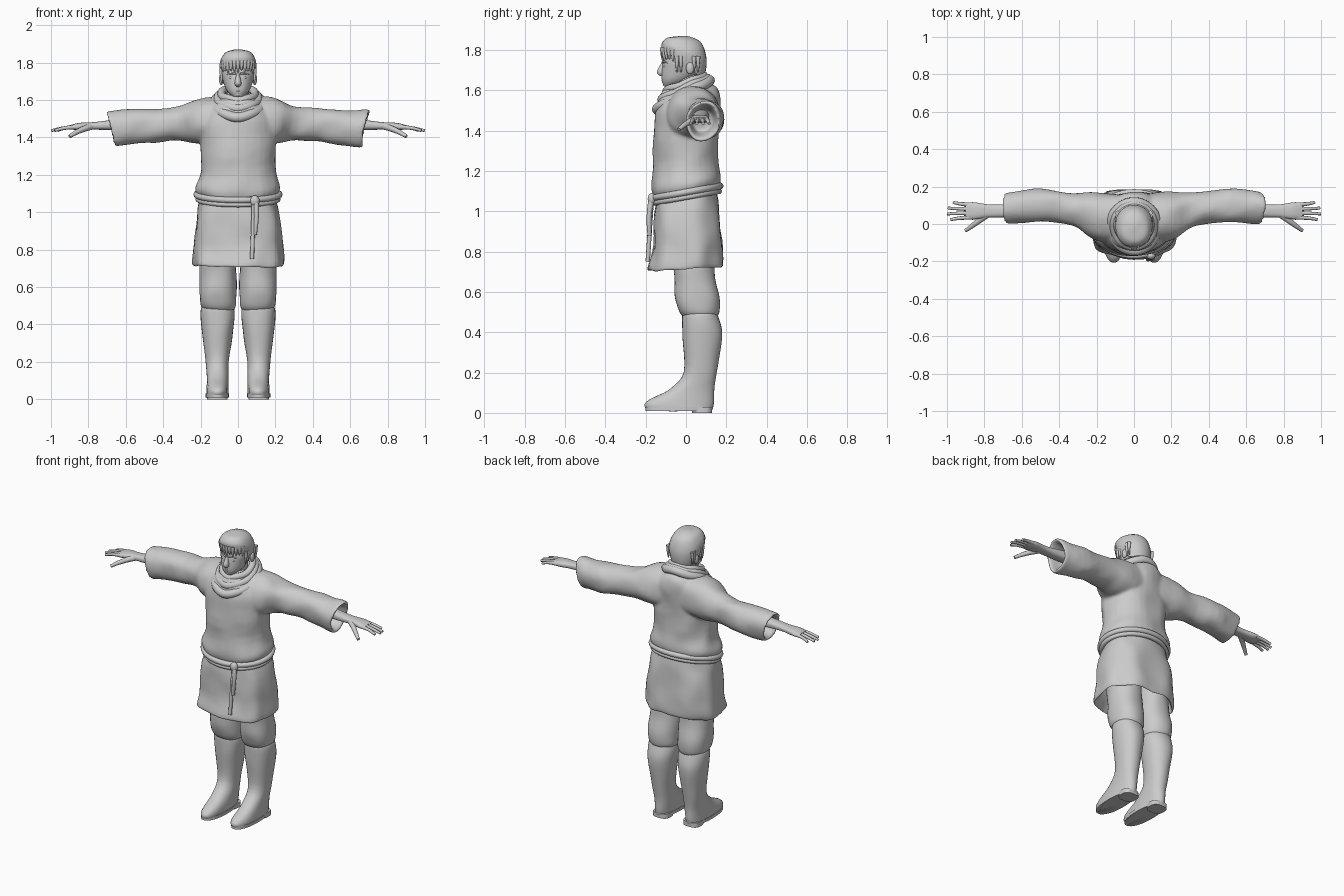
import bpy, bmesh
from math import sin, cos, pi, copysign, radians
from mathutils import Vector, noise

if "Cube" in bpy.data.objects:
    bpy.data.objects.remove(bpy.data.objects["Cube"])

GREY = (.6, .6, .6, 1)
material = bpy.data.materials.new("plain grey")
material.use_nodes = True
material.diffuse_color = GREY
material.node_tree.nodes["Principled BSDF"].inputs["Base Color"].default_value = GREY


def add_object(name, data, mirrored):
    """Link new geometry, colour it and copy it to the other side when asked."""
    data.materials.append(material)
    ob = bpy.data.objects.new(name, data)
    bpy.context.collection.objects.link(ob)
    if mirrored:
        ob.modifiers.new("other side", "MIRROR").use_mirror_merge = False
    return ob


def add_mesh(name, bm, mirrored=False):
    bmesh.ops.recalc_face_normals(bm, faces=bm.faces)
    mesh = bpy.data.meshes.new(name)
    bm.to_mesh(mesh)
    bm.free()
    mesh.polygons.foreach_set("use_smooth", [True] * len(mesh.polygons))
    mesh.set_sharp_from_angle(angle=radians(60))
    return add_object(name, mesh, mirrored)


def smooth_rows(rows, steps=4):
    """Catmull-Rom interpolation between the given cross-sections."""
    result = []
    for i in range(len(rows) - 1):
        before, start, end = rows[max(i - 1, 0)], rows[i], rows[i + 1]
        after = rows[min(i + 2, len(rows) - 1)]
        for step in range(steps):
            t = step / steps
            result.append([b + t * (c - a + t * (2 * a - 5 * b + 4 * c - d + t * (3 * (b - c) + d - a))) / 2
                           for a, b, c, d in zip(before, start, end, after)])
    return result + [rows[-1]]


def loft(bm, axis, rows, centre=0, drop=0, tilt=0, power=2.2, folds=0, pleats=0, segments=32):
    """Skin ovals: each row is position, half width (height along x), y centre, half depth."""
    rings = []
    rows = smooth_rows(rows)
    for index, (pos, half_a, middle, half_b) in enumerate(rows):
        progress = index / len(rows)
        ring = []
        for i in range(segments):
            angle = 2 * pi * i / segments
            c, s = cos(angle), sin(angle)
            swell = 1 + pleats * progress * sin(7 * angle)
            a = half_a * swell * copysign(abs(c) ** (2 / power), c)
            y = middle + half_b * swell * copysign(abs(s) ** (2 / power), s)
            if axis == "z":
                co = Vector((centre + a, y, pos + tilt * (1 - progress) * y))
            else:
                co = Vector((pos * (1 + tilt * a), y, centre - drop * abs(pos) + a))
            co += folds * noise.noise_vector(co * 9)
            ring.append(bm.verts.new(co))
        rings.append(ring)
    for lower, upper in zip(rings, rings[1:]):
        for i in range(segments):
            bm.faces.new((lower[i - 1], lower[i], upper[i], upper[i - 1]))
    bm.faces.new(rings[0])
    bm.faces.new(rings[-1])


def part(name, axis, rows, mirrored=False, **options):
    bm = bmesh.new()
    loft(bm, axis, rows, **options)
    return add_mesh(name, bm, mirrored)


def ball(name, location, size, mirrored=False):
    bm = bmesh.new()
    bmesh.ops.create_uvsphere(bm, u_segments=16, v_segments=10, radius=1)
    for vert in bm.verts:
        vert.co = Vector(location) + vert.co * Vector(size)
    return add_mesh(name, bm, mirrored)


def tube(name, points, radius, mirrored=False, cyclic=False, taper=1):
    curve = bpy.data.curves.new(name, "CURVE")
    curve.dimensions = "3D"
    curve.bevel_depth, curve.bevel_resolution, curve.use_fill_caps = radius, 3, True
    spline = curve.splines.new("NURBS")
    spline.points.add(len(points) - 1)
    for i, (point, co) in enumerate(zip(spline.points, points)):
        point.co = (*co, 1)
        point.radius = 1 + (taper - 1) * i / (len(points) - 1)
    spline.use_cyclic_u, spline.use_endpoint_u, spline.order_u = cyclic, not cyclic, 3
    return add_object(name, curve, mirrored)


def hoop(name, width, middle, depth, height, tilt, radius, wave=0):
    """Tilted closed roll of cloth or rope around the body."""
    points = []
    for i in range(32):
        angle = 2 * pi * i / 32
        y = middle + depth * sin(angle)
        points.append((width * cos(angle), y, height + tilt * y + wave * sin(5 * angle)))
    return tube(name, points, radius, cyclic=True)


# Tunic: torso and hollow sleeves fused into one cloth surface
bm = bmesh.new()
torso = [(1.08, .2, 0, .15), (1.13, .23, 0, .17), (1.22, .2, 0, .165), (1.4, .2, 0, .16),
         (1.52, .19, .01, .16), (1.6, .12, .02, .14), (1.63, .07, .02, .1)]
loft(bm, "z", torso, tilt=.18, folds=.01)
sleeve = [(.06, .13, .03, .13), (.2, .12, .045, .13), (.32, .09, .08, .09), (.5, .09, .1, .09),
          (.67, .1, .085, .085), (.67, .08, .085, .065), (.58, .06, .08, .05)]
for side in (1, -1):
    loft(bm, "x", [(side * x, *shape) for x, *shape in sleeve],
         centre=1.5, drop=.08, tilt=.3, folds=.012)
tunic = add_mesh("tunic", bm)
fuse = tunic.modifiers.new("fuse", "REMESH")
fuse.mode, fuse.voxel_size, fuse.use_smooth_shade = "VOXEL", .009, True
soften = tunic.modifiers.new("soften", "SMOOTH")
soften.iterations = 8

# Pleated hollow skirt of the tunic
part("skirt", "z", [(1.1, .19, 0, .14), (1, .215, 0, .16), (.85, .235, .01, .17),
                    (.73, .24, 0, .185), (.73, .225, 0, .17), (.85, .2, 0, .15)],
     tilt=.15, power=2.7, pleats=.04, folds=.01, segments=48)

# Rope belt with knot and hanging cords
hoop("belt_upper", .222, 0, .17, 1.095, .18, .017)
hoop("belt_lower", .215, 0, .165, 1.07, .18, .014)
ball("belt_knot", (.09, -.17, 1.06), (.025, .02, .03))
tube("long_cord", [(.085, -.17, 1.06), (.08, -.18, .9), (.075, -.19, .75)], .011)
tube("short_cord", [(.095, -.17, 1.06), (.105, -.19, .98), (.09, -.18, .88)], .015, taper=.7)

# Rolled cowl around the neck, each inner roll smaller, higher and flatter
for i, name in enumerate(("cowl_outer", "cowl_middle", "cowl_inner")):
    hoop(name, .125 - .018 * i, -.013 + .005 * i, .13 - .018 * i, 1.585 + .025 * i,
         .53 - .08 * i, .027 - .003 * i, wave=.003)

# Neck, head and face
part("neck", "z", [(1.5, .075, 0, .07), (1.6, .06, 0, .06), (1.7, .06, 0, .06)])
part("head", "z", [(1.62, .03, -.08, .03), (1.65, .06, -.05, .07), (1.7, .08, -.02, .1),
                   (1.76, .09, -.01, .1), (1.84, .06, -.01, .07)])
part("nose", "z", [(1.67, .01, -.11, .015), (1.69, .018, -.12, .025), (1.74, .007, -.11, .01)],
     segments=16)
ball("upper_lip", (0, -.11, 1.658), (.025, .012, .005))
ball("lower_lip", (0, -.11, 1.649), (.02, .012, .006))
ball("chin", (0, -.1, 1.63), (.02, .015, .012))
ball("eyes", (.033, -.1, 1.72), (.016, .012, .008), mirrored=True)
tube("eyebrows", [(.012, -.116, 1.74), (.035, -.113, 1.744), (.06, -.09, 1.736)],
     .006, mirrored=True, taper=.5)
ball("ears", (.09, .02, 1.71), (.012, .02, .03), mirrored=True)

# Cropped hair with a ragged fringe and side locks
part("hair_cap", "z", [(1.71, .085, -.01, .1), (1.75, .095, -.01, .11), (1.8, .096, -.01, .11),
                       (1.85, .07, -.01, .08), (1.87, .02, -.01, .02)], tilt=-.55, folds=.005)
for i in range(11):
    angle = pi * (1.18 + .064 * i)
    x, y = .093 * cos(angle), .11 * sin(angle) - .005
    tip = 1.75 + .008 * sin(2.4 * i)
    tube("fringe_lock", [(x, y, 1.81), (1.05 * x, 1.05 * y, 1.78), (x, y, tip)], .014, taper=.25)
for y in (-.045, -.025, .04, .06):
    tube("side_locks", [(.088, y, 1.77), (.092, y, 1.73), (.085, y, 1.69)],
         .012, mirrored=True, taper=.3)

# Forearms and hands
part("hands", "x", [(.5, .04, .08, .04), (.7, .025, .07, .035), (.78, .02, .07, .035),
                    (.85, .02, .07, .045), (.9, .01, .07, .04)],
     mirrored=True, centre=1.5, drop=.05, power=2.5)
for i, name in enumerate(("index_fingers", "middle_fingers", "ring_fingers", "little_fingers")):
    y = .035 + .023 * i
    spread = .008 * (i - 1.5)
    length = 1 - .012 * (i - 1.3) ** 2
    tube(name, [(.86, y, 1.455), (.93, y, 1.455), (length, y + spread, 1.436)],
         .0125, mirrored=True, taper=.6)
tube("thumbs", [(.78, .055, 1.46), (.85, 0, 1.44), (.9, -.035, 1.405)],
     .019, mirrored=True, taper=.5)

# Trousers bagging over the boot tops
part("trousers", "z", [(.85, .095, .03, .12), (.7, .097, .04, .1), (.57, .1, .055, .11),
                       (.5, .095, .065, .1), (.47, .075, .07, .08)],
     mirrored=True, centre=.107, folds=.008)

# Boots with soles and heels
part("boots", "z", [(.5, .075, .07, .08), (.48, .09, .07, .09), (.38, .085, .08, .1),
                    (.2, .063, .07, .08), (.12, .058, .03, .11), (.05, .06, -.03, .17),
                    (.01, .06, -.03, .16)], mirrored=True, centre=.11, folds=.005)
part("soles", "z", [(.03, .063, -.035, .165), (.01, .063, -.035, .165)], mirrored=True, centre=.11)
part("heels", "z", [(.03, .055, .08, .05), (0, .055, .08, .05)], mirrored=True, centre=.11, power=3)
